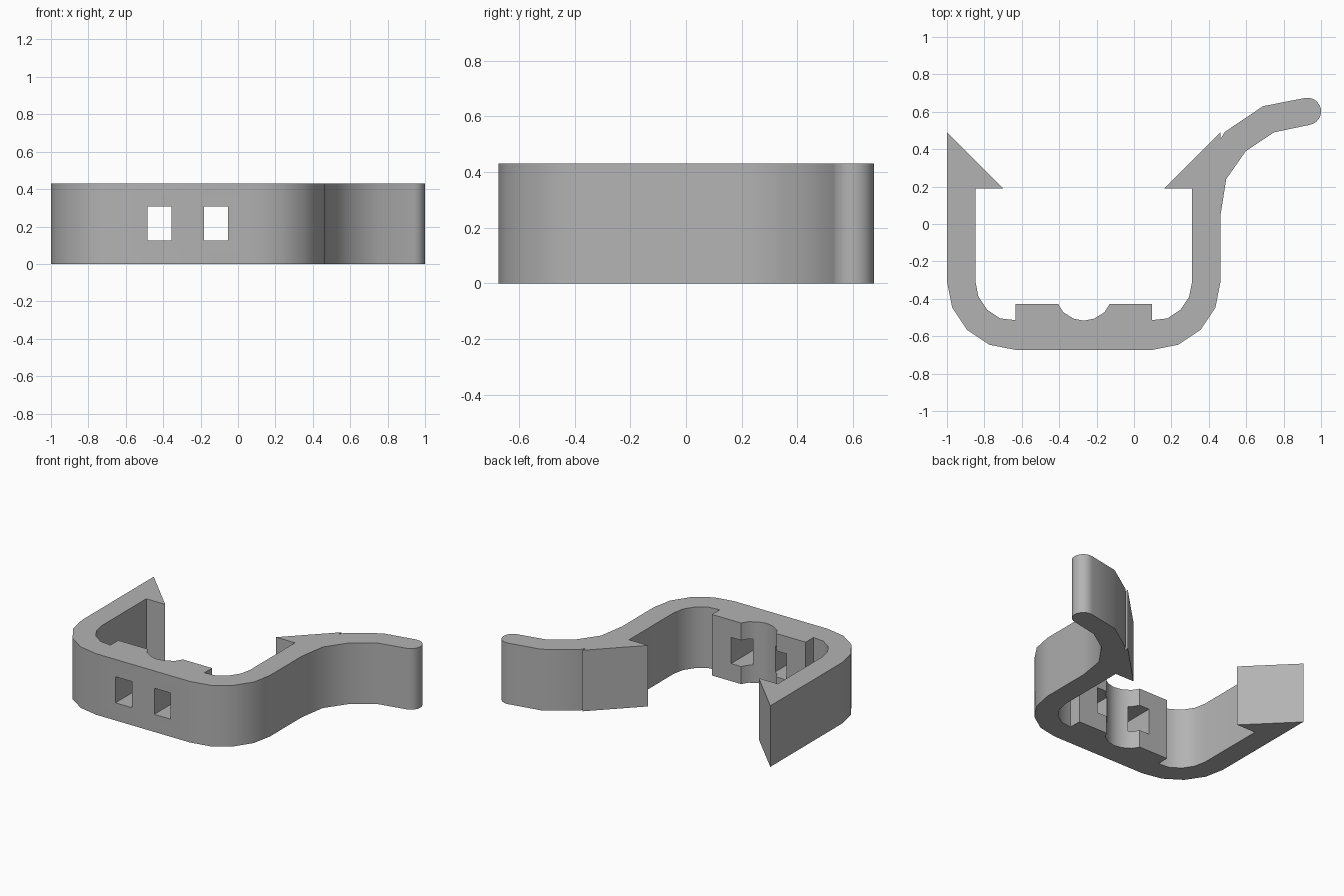
import bpy, bmesh
from math import radians, cos, sin

cube = bpy.data.objects.get("Cube")
if cube:
    bpy.data.objects.remove(cube, do_unlink=True)

HEIGHT = 0.43
grey = bpy.data.materials.new("mid grey")
grey.use_nodes = True
colour = (0.45, 0.45, 0.45, 1)
grey.diffuse_color = colour
grey.node_tree.nodes["Principled BSDF"].inputs["Base Color"].default_value = colour


def arc(cx, cy, r, start, end, steps):
    angles = [radians(start + (end - start) * i / steps) for i in range(steps + 1)]
    return [(cx + r * cos(a), cy + r * sin(a)) for a in angles]


def prism(name, outline, z0, z1):
    bm = bmesh.new()
    base = bm.faces.new([bm.verts.new((x, y, z0)) for x, y in outline])
    top = bmesh.ops.extrude_face_region(bm, geom=[base])["geom"]
    bmesh.ops.translate(bm, vec=(0, 0, z1 - z0),
                        verts=[v for v in top if isinstance(v, bmesh.types.BMVert)])
    bmesh.ops.recalc_face_normals(bm, faces=bm.faces)
    mesh = bpy.data.meshes.new(name)
    bm.to_mesh(mesh)
    bm.free()
    mesh.materials.append(grey)
    obj = bpy.data.objects.new(name, mesh)
    bpy.context.collection.objects.link(obj)
    return obj


LEFT, RIGHT, CORNER_Y = -0.634, 0.097, -0.307   # bend centres
OUTER, INNER = 0.366, 0.214                     # bend radii

# Outside of the U, counter-clockwise from the hook at -x
outline = [(-1, 0.49)]
outline += arc(LEFT, CORNER_Y, OUTER, 180, 270, 4)
outline += arc(RIGHT, CORNER_Y, OUTER, 270, 360, 4)
# Curved finger lever with a round tip
outline += [(0.463, 0.05), (0.493, 0.24), (0.598, 0.39), (0.748, 0.49)]
outline += arc(0.927, 0.602, 0.073, -79, 101, 12)
outline += [(0.69, 0.63), (0.485, 0.492), (0.463, 0.455)]
# Hook below the lever
outline += [(0.463, 0.49), (0.163, 0.19), (0.311, 0.19)]
# Inside of the U, with the grooved pad
outline += arc(RIGHT, CORNER_Y, INNER, 0, -67.5, 3)
outline += [(0.097, -0.514), (0.097, -0.427)]
outline += [(-0.13, -0.427), (-0.158, -0.472), (-0.213, -0.506), (-0.268, -0.517),
            (-0.323, -0.506), (-0.378, -0.472), (-0.406, -0.427)]
outline += [(LEFT, -0.427), (LEFT, -0.514)]
outline += arc(LEFT, CORNER_Y, INNER, -112.5, -180, 3)
# Hook at -x
outline += [(-0.848, 0.19), (-0.70, 0.19)]

clip = prism("spring_clip", outline, 0, HEIGHT)
bpy.context.view_layer.objects.active = clip
clip.select_set(True)

# Two slots through the pad
for x in (-0.42, -0.117):
    w = 0.064
    cutter = prism("slot_cutter",
                   [(x - w, -0.8), (x + w, -0.8), (x + w, -0.3), (x - w, -0.3)], 0.124, 0.308)
    cutter.hide_render = True
    cut = clip.modifiers.new("slot", "BOOLEAN")
    cut.operation = "DIFFERENCE"
    cut.solver = "EXACT"
    cut.object = cutter
    bpy.ops.object.modifier_apply(modifier=cut.name)
    bpy.data.objects.remove(cutter, do_unlink=True)

bpy.ops.object.shade_smooth_by_angle(angle=radians(35))
